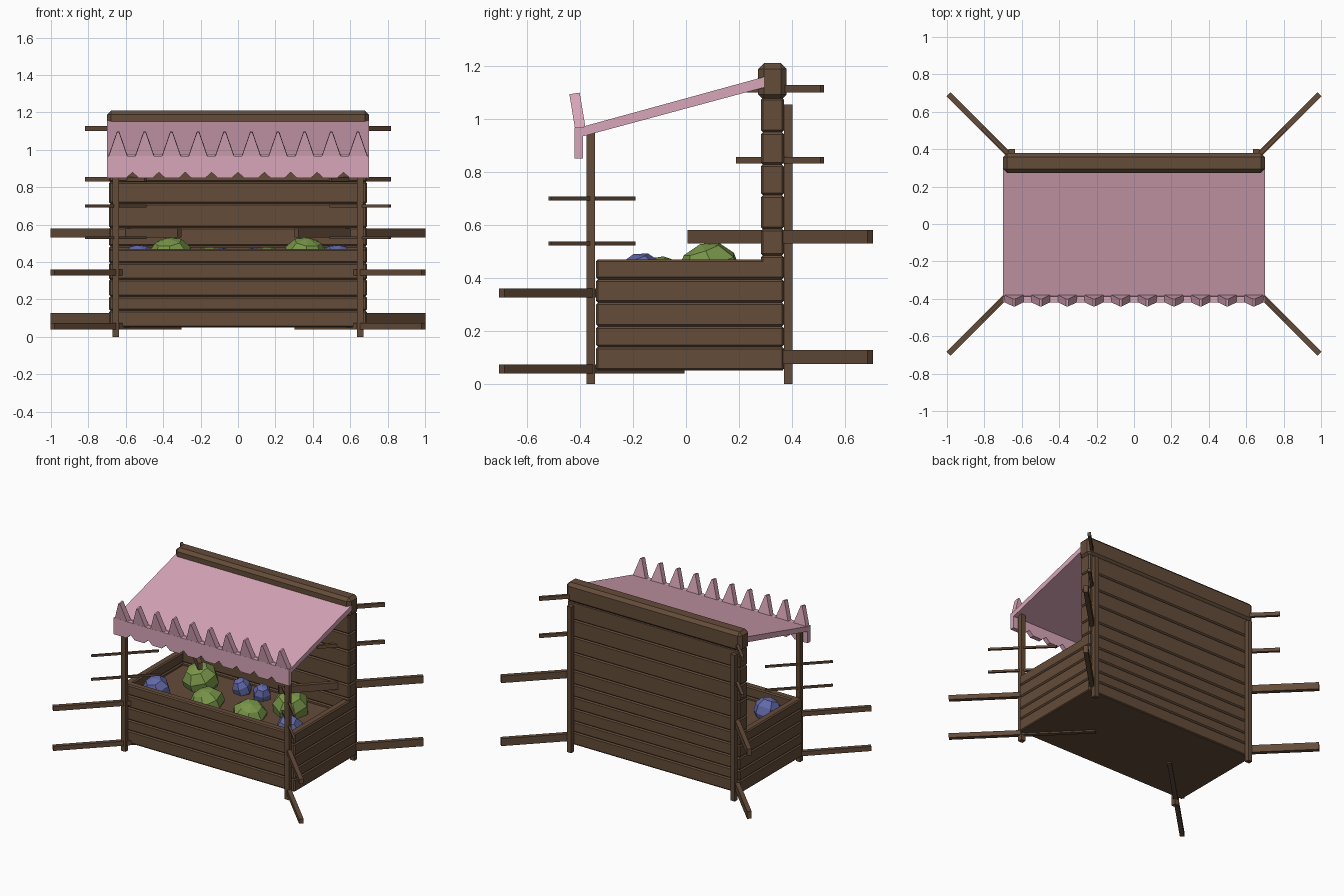
import bpy, bmesh, math
from mathutils import Matrix, Vector

if "Cube" in bpy.data.objects:
    bpy.data.objects.remove(bpy.data.objects["Cube"])


def mat(name, col):
    m = bpy.data.materials.new(name)
    m.diffuse_color = (*col, 1)
    m.use_nodes = True
    m.node_tree.nodes["Principled BSDF"].inputs["Base Color"].default_value = m.diffuse_color
    return m


WOOD = mat("brown wood", (0.127, 0.072, 0.041))
PINK = mat("pink cloth", (0.69, 0.38, 0.48))
GREEN = mat("green produce", (0.188, 0.30, 0.065))
BLUE = mat("blue produce", (0.122, 0.141, 0.39))


def finish(name, bm, material):
    bmesh.ops.recalc_face_normals(bm, faces=bm.faces)
    me = bpy.data.meshes.new(name)
    bm.to_mesh(me)
    bm.free()
    me.materials.append(material)
    ob = bpy.data.objects.new(name, me)
    bpy.context.collection.objects.link(ob)
    return ob


def box(name, x, y, z, bevel=0.0, turn=0.0, material=WOOD):
    """Box from ranges, optionally chamfered and turned about z."""
    size = Vector((x[1] - x[0], y[1] - y[0], z[1] - z[0]))
    mid = Vector((sum(x) / 2, sum(y) / 2, sum(z) / 2))
    bm = bmesh.new()
    bmesh.ops.create_cube(bm, size=1)
    bmesh.ops.scale(bm, vec=size, verts=bm.verts)
    if bevel:
        bmesh.ops.bevel(bm, geom=bm.edges[:], offset=bevel, segments=1,
                        affect='EDGES', profile=0.5)
    bmesh.ops.transform(bm, verts=bm.verts,
                        matrix=Matrix.Translation(mid) @ Matrix.Rotation(turn, 4, 'Z'))
    return finish(name, bm, material)


def prism(name, pts, shift, material):
    """Closed outline of 3D points, extruded along shift."""
    bm = bmesh.new()
    f = bm.faces.new([bm.verts.new(p) for p in pts])
    r = bmesh.ops.extrude_face_region(bm, geom=[f])
    new = [v for v in r['geom'] if isinstance(v, bmesh.types.BMVert)]
    bmesh.ops.translate(bm, verts=new, vec=shift)
    # extrusion drops the first face only in edit mode, so keep one copy
    if not f.is_valid:
        bmesh.ops.holes_fill(bm, edges=bm.edges[:])
    return finish(name, bm, material)


# Crate planks: front and both ends
crate = [0.05, 0.14, 0.217, 0.307, 0.395, 0.47]
for i, (a, b) in enumerate(zip(crate, crate[1:])):
    box(f"crate_front_plank_{i}", (-0.69, 0.69), (-0.34, -0.285), (a, b), 0.008)
    for s in (-1, 1):
        box(f"crate_end_plank_{i}_{s}", sorted((s * 0.635, s * 0.69)),
            (-0.34, 0.37), (a, b), 0.008)

# Back wall planks
wall = crate[:-1] + [0.485, 0.585, 0.712, 0.828, 0.95, 1.08]
for i, (a, b) in enumerate(zip(wall, wall[1:])):
    box(f"back_wall_plank_{i}", (-0.69, 0.69), (0.282, 0.37), (a, b), 0.008)

# Crate bottom and display tray
box("crate_bottom", (-0.685, 0.685), (-0.335, 0.365), (0.05, 0.08))
box("display_tray", (-0.64, 0.64), (-0.29, 0.29), (0.35, 0.375))

# Cap beam
box("cap_beam", (-0.7, 0.7), (0.272, 0.38), (1.07, 1.21), 0.022)

# Posts and the diagonal slats running through them
slats_back = [(0.53, 0.58, 0.96, 0.03), (0.075, 0.128, 0.96, 0.03),
              (0.832, 0.856, 0.45, 0.02), (1.10, 1.127, 0.45, 0.02)]
slats_front = [(0.327, 0.36, 0.96, 0.03), (0.04, 0.073, 0.96, 0.03),
               (0.693, 0.707, 0.45, 0.015), (0.522, 0.537, 0.45, 0.015)]
for s in (-1, 1):
    cx = s * 0.653
    for name, cy, top, slats, d in (("back", 0.385, 1.055, slats_back, 1),
                                    ("front", -0.36, 0.955, slats_front, -1)):
        box(f"{name}_post_{s}", (cx - 0.017, cx + 0.017),
            (cy - 0.016, cy + 0.016), (0, top))
        for i, (a, b, L, w) in enumerate(slats):
            py = d * 0.355
            box(f"{name}_slat_{i}_{s}", (cx - L / 2, cx + L / 2),
                (py - w / 2, py + w / 2), (a, b), turn=s * d * math.pi / 4)

# Sloping awning
prism("awning", [(-0.7, -0.405, 0.93), (-0.7, -0.385, 0.972),
                 (-0.7, 0.30, 1.16), (-0.7, 0.30, 1.12)], (1.4, 0, 0), PINK)

# Hanging valance with small notches
outline = [(-0.7, -0.42, 0.968), (-0.7, -0.42, 0.85)]
for k in range(-4, 5):
    x = k * 0.141
    outline += [(x - 0.033, -0.42, 0.85), (x, -0.42, 0.88), (x + 0.033, -0.42, 0.85)]
outline += [(0.7, -0.42, 0.85), (0.7, -0.42, 0.968)]
prism("valance", outline, (0, 0.032, 0), PINK)

# Upright teeth leaning forward over the valance
for k in range(10):
    x = (k - 4.5) * 0.1425
    prism(f"awning_tooth_{k}", [(x - 0.052, -0.418, 0.96), (x + 0.052, -0.418, 0.96),
                                (x + 0.006, -0.44, 1.093), (x - 0.006, -0.44, 1.093)],
          (0, 0.039, 0.006), PINK)


# Faceted produce
def produce(name, x, y, z, r, h, seg, turn, material):
    bm = bmesh.new()
    bmesh.ops.create_uvsphere(bm, u_segments=seg, v_segments=5, radius=1)
    m = (Matrix.Translation((x, y, z)) @ Matrix.Rotation(turn, 4, 'Z')
         @ Matrix.Rotation(0.35, 4, 'X') @ Matrix.Diagonal((r, r, h, 1)))
    bmesh.ops.transform(bm, matrix=m, verts=bm.verts)
    finish(name, bm, material)


for s in (-1, 1):
    produce(f"large_melon_{s}", s * 0.36, 0.09, 0.42, 0.125, 0.115, 7, s * 0.4, GREEN)
    produce(f"front_melon_{s}", s * 0.17, -0.11, 0.385, 0.12, 0.095, 7, s * 0.9, GREEN)
    produce(f"large_berry_{s}", s * 0.53, -0.17, 0.405, 0.095, 0.09, 6, s * 0.3, BLUE)
    produce(f"small_berry_{s}", s * 0.08, 0.16, 0.405, 0.065, 0.075, 6, s * 0.7, BLUE)
